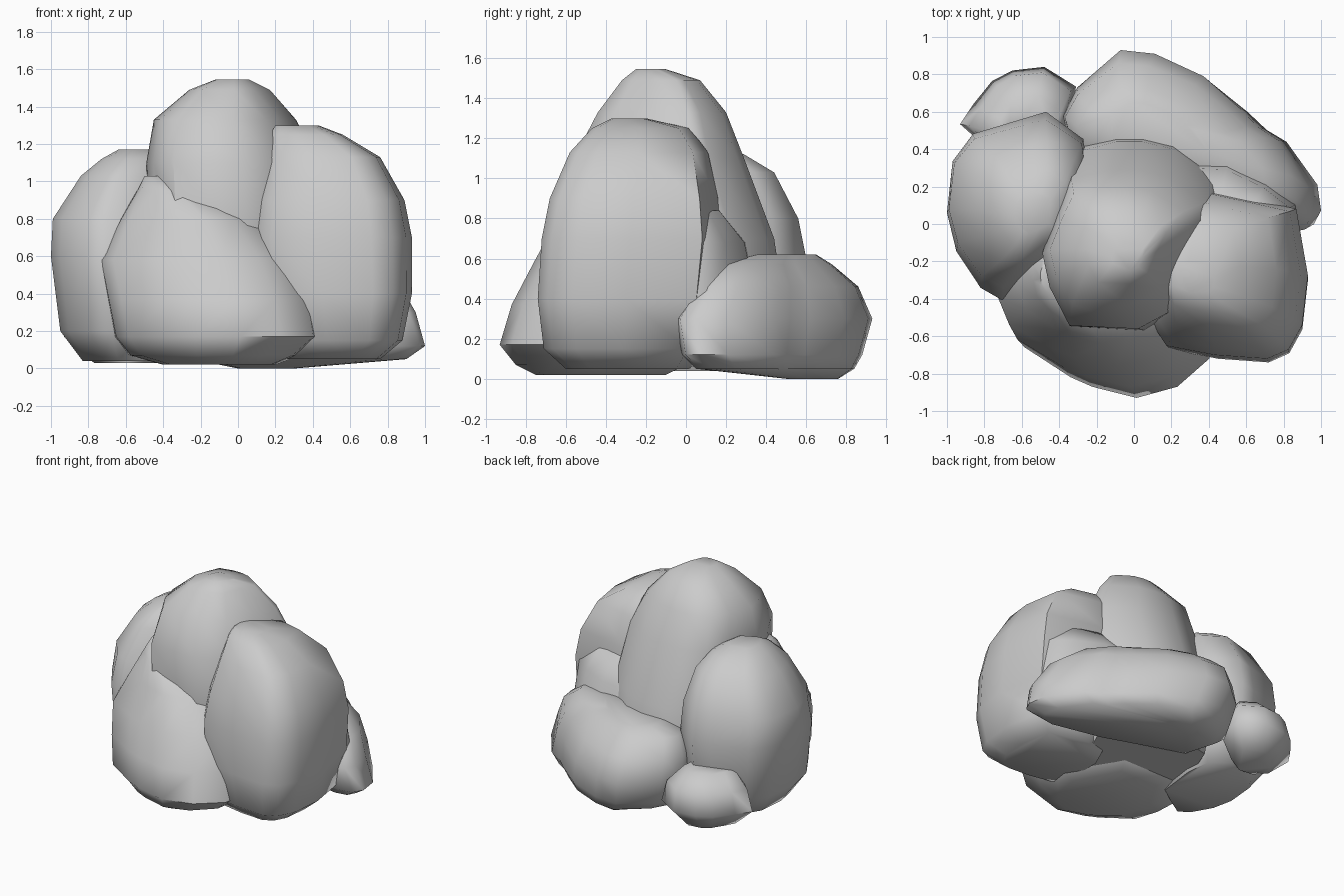
import bpy, bmesh
from math import radians


def boulder(name, outline, levels):
    """Loft a plan outline through levels of (z, xmin, xmax, ymin, ymax)."""
    xs, ys = [p[0] for p in outline], [p[1] for p in outline]
    x0, y0 = min(xs), min(ys)
    w, d = max(xs) - x0, max(ys) - y0
    bm = bmesh.new()
    rings = []
    for z, xa, xb, ya, yb in levels:
        rings.append([bm.verts.new((xa + (x - x0) / w * (xb - xa),
                                    ya + (y - y0) / d * (yb - ya), z))
                      for x, y in outline])
    n = len(outline)
    for low, high in zip(rings, rings[1:]):
        for i in range(n):
            j = (i + 1) % n
            bm.faces.new((low[i], low[j], high[j], high[i]))
    bm.faces.new(rings[0])
    bm.faces.new(rings[-1])
    bmesh.ops.recalc_face_normals(bm, faces=bm.faces)
    mesh = bpy.data.meshes.new(name)
    bm.to_mesh(mesh)
    bm.free()
    mesh.shade_smooth()
    mesh.set_sharp_from_angle(angle=radians(60))
    obj = bpy.data.objects.new(name, mesh)
    bpy.context.collection.objects.link(obj)
    return obj


# Tall centre boulder
boulder("centre_boulder",
        [(-.32, .4), (-.1, .46), (.04, .46), (.2, .42), (.42, .25), (.47, .15), (.37, -.1),
         (.27, -.43), (.05, -.57), (-.33, -.55), (-.44, -.3), (-.48, -.08), (-.4, .18)],
        [(.06, -.45, .45, -.45, .45), (.3, -.48, .5, -.5, .5), (.7, -.48, .48, -.57, .44),
         (1.1, -.49, .43, -.56, .29), (1.33, -.45, .31, -.44, .2),
         (1.49, -.26, .17, -.32, .07), (1.545, -.12, .06, -.25, -.1)])

# Right boulder with a steep inner side
boulder("right_boulder",
        [(.43, .18), (.87, .08), (.93, -.28), (.9, -.55), (.83, -.68), (.72, -.73),
         (.45, -.71), (.2, -.66), (.1, -.5), (.1, -.1), (.2, .12)],
        [(.05, .2, .76, -.6, .02), (.15, .18, .88, -.71, .1), (.4, .1, .93, -.74, .15),
         (.7, .07, .93, -.72, .18), (.9, .1, .89, -.68, .16), (1.13, .15, .76, -.58, .11),
         (1.25, .17, .56, -.47, .02), (1.3, .2, .43, -.37, -.2)])

# Left boulder
boulder("left_boulder",
        [(-.47, .6), (-.6, .56), (-.86, .48), (-.97, .33), (-1, .05), (-.95, -.16),
         (-.82, -.36), (-.7, -.43), (-.5, -.32), (-.3, -.2), (-.24, .2), (-.27, .45)],
        [(.04, -.83, -.35, -.3, .45), (.2, -.95, -.27, -.4, .57), (.6, -1, -.24, -.41, .6),
         (.8, -.99, -.25, -.34, .56), (1.03, -.84, -.3, -.24, .44),
         (1.12, -.73, -.35, -.15, .29), (1.17, -.64, -.44, -.05, .17)])

# Low front boulder, leaning back
boulder("front_boulder",
        [(-.74, -.3), (-.73, -.47), (-.66, -.66), (-.4, -.82), (-.28, -.87), (-.03, -.93),
         (.2, -.87), (.38, -.72), (.43, -.45), (.1, 0), (-.5, 0)],
        [(.02, -.4, .2, -.75, -.1), (.07, -.58, .33, -.85, 0), (.17, -.66, .45, -.93, 0),
         (.37, -.7, .42, -.87, 0), (.58, -.74, .33, -.76, 0), (.8, -.63, .12, -.64, 0),
         (.95, -.54, -.2, -.52, -.08), (1.03, -.5, -.4, -.38, -.2)])

# Long diagonal slab at the back right
boulder("back_slab",
        [(-.38, .58), (-.3, .73), (-.06, .93), (.13, .91), (.4, .79), (.6, .62), (.7, .52),
         (.81, .45), (.98, .2), (1, .05), (.96, -.03), (.85, -.05), (.4, .05), (-.3, .3)],
        [(.0, 0, .3, .5, .76), (.05, -.25, .9, .05, .84), (.12, -.34, 1, -.02, .88),
         (.3, -.38, .95, -.05, .93), (.46, -.37, .86, .05, .86), (.57, -.3, .7, .15, .73),
         (.62, -.15, .4, .35, .65)])

# Small back-left stone
boulder("small_stone",
        [(-.93, .52), (-.86, .63), (-.76, .76), (-.65, .82), (-.48, .84), (-.31, .73),
         (-.35, .5), (-.6, .38), (-.8, .4)],
        [(.03, -.77, -.43, .42, .72), (.17, -.93, -.31, .4, .84), (.32, -.88, -.34, .4, .81),
         (.42, -.75, -.42, .4, .69)])

# Stone wedged between right boulder and back slab
boulder("wedge_stone",
        [(.3, 0), (.85, 0), (.85, .1), (.72, .22), (.53, .33), (.3, .34)],
        [(.3, .25, .88, 0, .38), (.68, .25, .83, 0, .3), (.84, .25, .76, 0, .17)])
